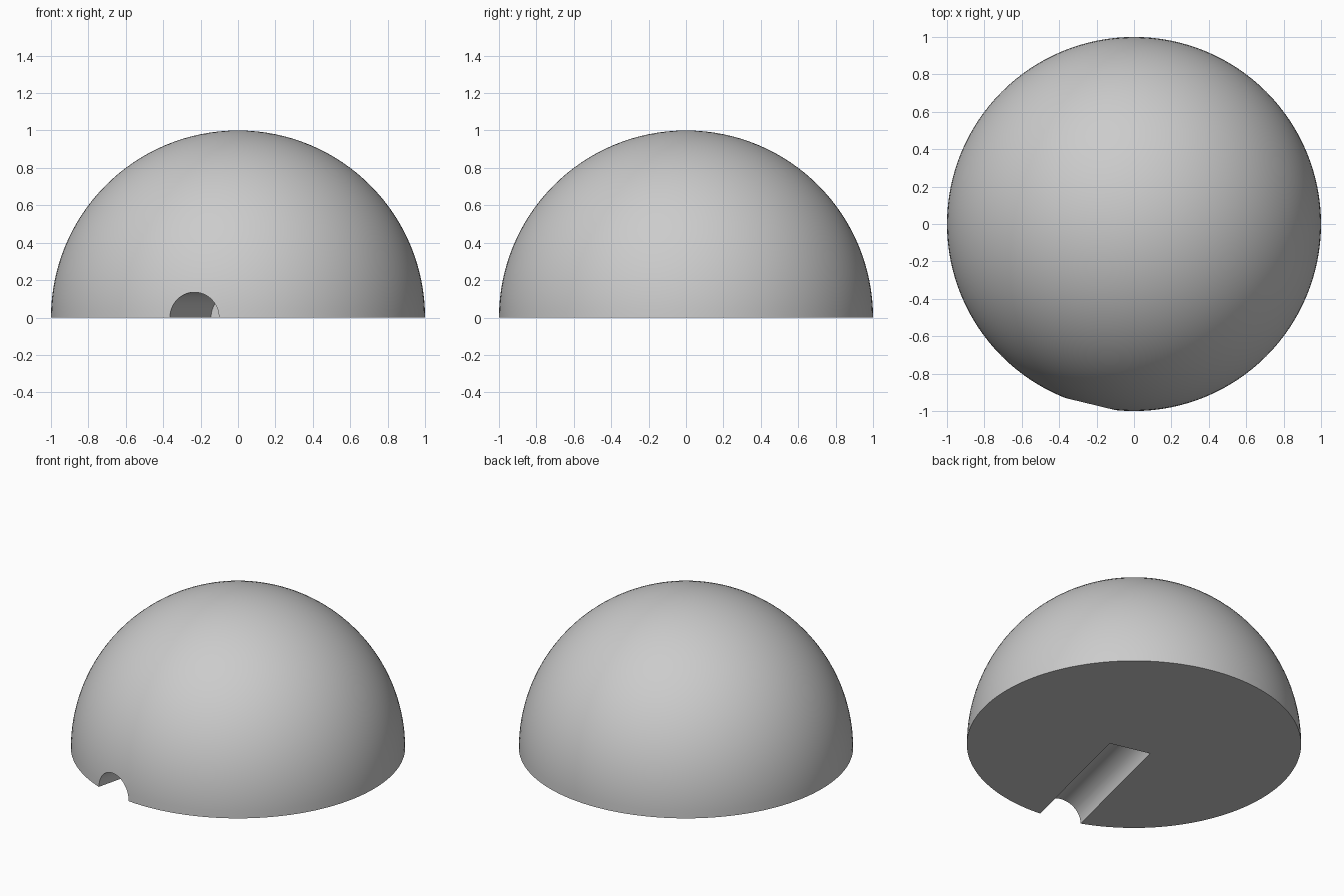
import bpy
import bmesh
import math
from mathutils import Matrix, Vector

RADIUS = 1.0
TUNNEL_RADIUS = 0.135
TUNNEL_ANGLE = math.radians(13.6)  # swing of the mouth away from the front, towards -x
TUNNEL_START = 0.055               # distance of the inner end from the centre
TUNNEL_LENGTH = 1.3

if "Cube" in bpy.data.objects:
    bpy.data.objects.remove(bpy.data.objects["Cube"], do_unlink=True)


def make_material(name, rgb):
    mat = bpy.data.materials.new(name)
    mat.use_nodes = True
    colour = (*rgb, 1.0)
    mat.diffuse_color = colour
    mat.node_tree.nodes["Principled BSDF"].inputs["Base Color"].default_value = colour
    return mat


def make_object(name, bm, mat):
    mesh = bpy.data.meshes.new(name)
    bm.to_mesh(mesh)
    bm.free()
    mesh.materials.append(mat)
    obj = bpy.data.objects.new(name, mesh)
    bpy.context.collection.objects.link(obj)
    return obj


grey = make_material("light_grey", (0.6, 0.6, 0.6))

# Solid dome: upper half of a sphere with a closed flat base
bm = bmesh.new()
bmesh.ops.create_uvsphere(bm, u_segments=128, v_segments=64, radius=RADIUS)
bmesh.ops.bisect_plane(bm, geom=bm.verts[:] + bm.edges[:] + bm.faces[:], dist=1e-5,
                       plane_co=(0, 0, 0), plane_no=(0, 0, 1), clear_inner=True)
bmesh.ops.holes_fill(bm, edges=[e for e in bm.edges if e.is_boundary])
bmesh.ops.recalc_face_normals(bm, faces=bm.faces)
dome = make_object("dome", bm, grey)

# Cutter for the half-round tunnel running from near the centre out to the front
direction = Vector((-math.sin(TUNNEL_ANGLE), -math.cos(TUNNEL_ANGLE), 0))
middle = direction * (TUNNEL_START + TUNNEL_LENGTH / 2)
placement = Matrix.Translation(middle) @ direction.to_track_quat("Z", "Y").to_matrix().to_4x4()
bm = bmesh.new()
bmesh.ops.create_cone(bm, cap_ends=True, segments=64, radius1=TUNNEL_RADIUS,
                      radius2=TUNNEL_RADIUS, depth=TUNNEL_LENGTH, matrix=placement)
cutter = make_object("tunnel_cutter", bm, grey)
cutter.hide_render = True
cutter.hide_viewport = True

# Carve the tunnel, then shade smooth with crisp rims
carve = dome.modifiers.new("tunnel", "BOOLEAN")
carve.operation = "DIFFERENCE"
carve.solver = "EXACT"
carve.object = cutter
bpy.context.view_layer.objects.active = dome
dome.select_set(True)
bpy.ops.object.modifier_apply(modifier=carve.name)
bpy.data.objects.remove(cutter, do_unlink=True)
bpy.ops.object.shade_smooth_by_angle(angle=math.radians(30))
